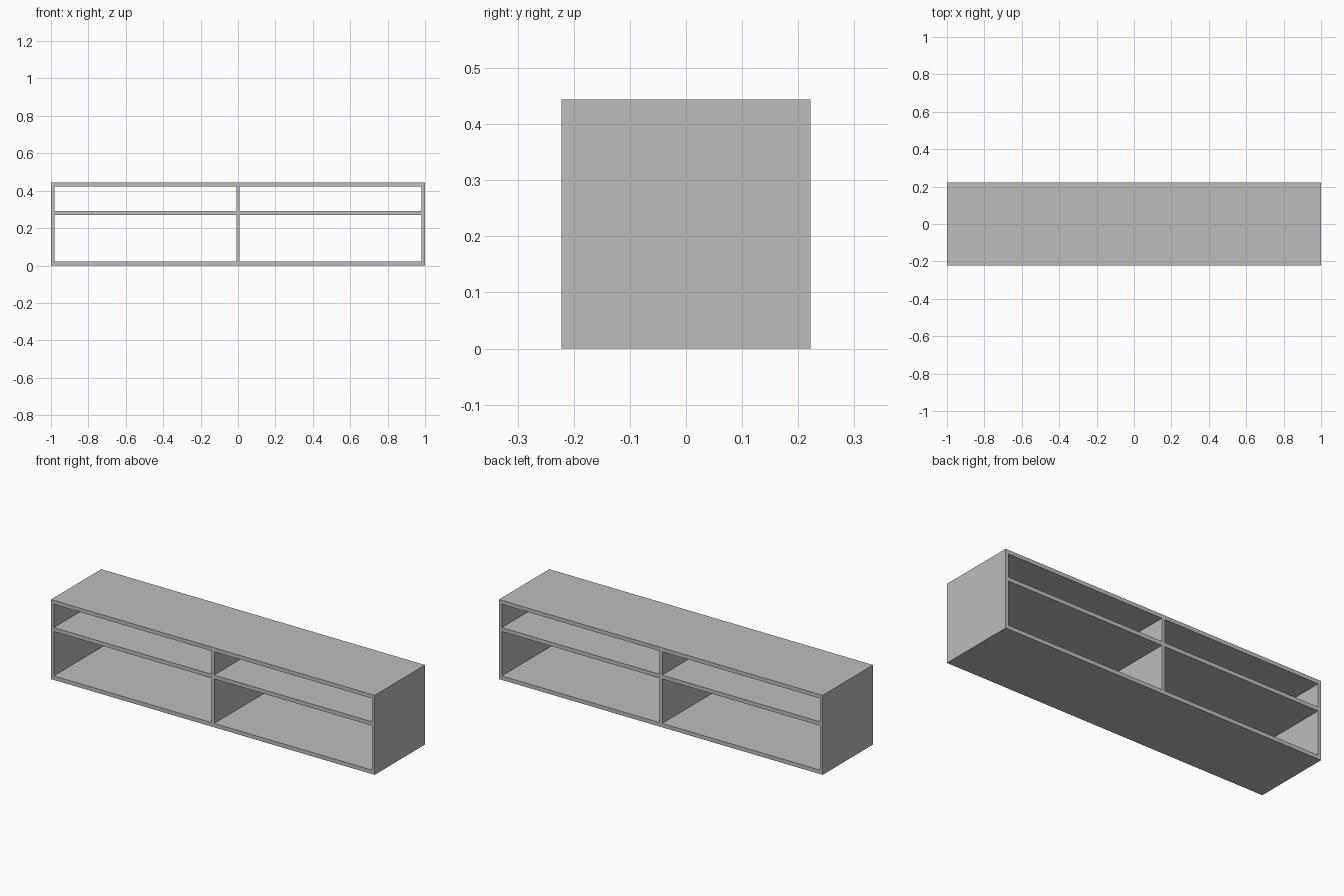
import bpy

# Remove the default cube
cube = bpy.data.objects.get("Cube")
if cube:
    bpy.data.objects.remove(cube, do_unlink=True)

WIDTH, DEPTH, HEIGHT = 2.0, 0.444, 0.444
BOARD = 0.022      # horizontal boards
PANEL = 0.0178     # upright panels
SHELF_Z = 0.281    # middle of the shelf

# Single painted finish
grey = bpy.data.materials.new("light_grey")
grey.use_nodes = True
colour = (0.51, 0.51, 0.51, 1)
grey.diffuse_color = colour
grey.node_tree.nodes["Principled BSDF"].inputs["Base Color"].default_value = colour


def board(name, x, z, width, height):
    """Full-depth flat board centred at x, z."""
    bpy.ops.mesh.primitive_cube_add(size=1, location=(x, 0, z))
    obj = bpy.context.object
    obj.name = name
    obj.scale = (width, DEPTH, height)
    bpy.ops.object.transform_apply(location=False, rotation=False, scale=True)
    obj.data.materials.append(grey)
    return obj


# Top and bottom, between the side panels
inner = WIDTH - 2 * PANEL
board("top_board", 0, HEIGHT - BOARD / 2, inner, BOARD)
board("bottom_board", 0, BOARD / 2, inner, BOARD)

# Side panels
for name, side in (("left_side", 1), ("right_side", -1)):
    board(name, side * (WIDTH - PANEL) / 2, HEIGHT / 2, PANEL, HEIGHT)

# Centre divider
board("centre_divider", 0, HEIGHT / 2, PANEL, HEIGHT - 2 * BOARD)

# Shelves on each side of the divider
bay = (inner - PANEL) / 2
for name, side in (("left_shelf", 1), ("right_shelf", -1)):
    board(name, side * (PANEL + bay) / 2, SHELF_Z, bay, BOARD)
